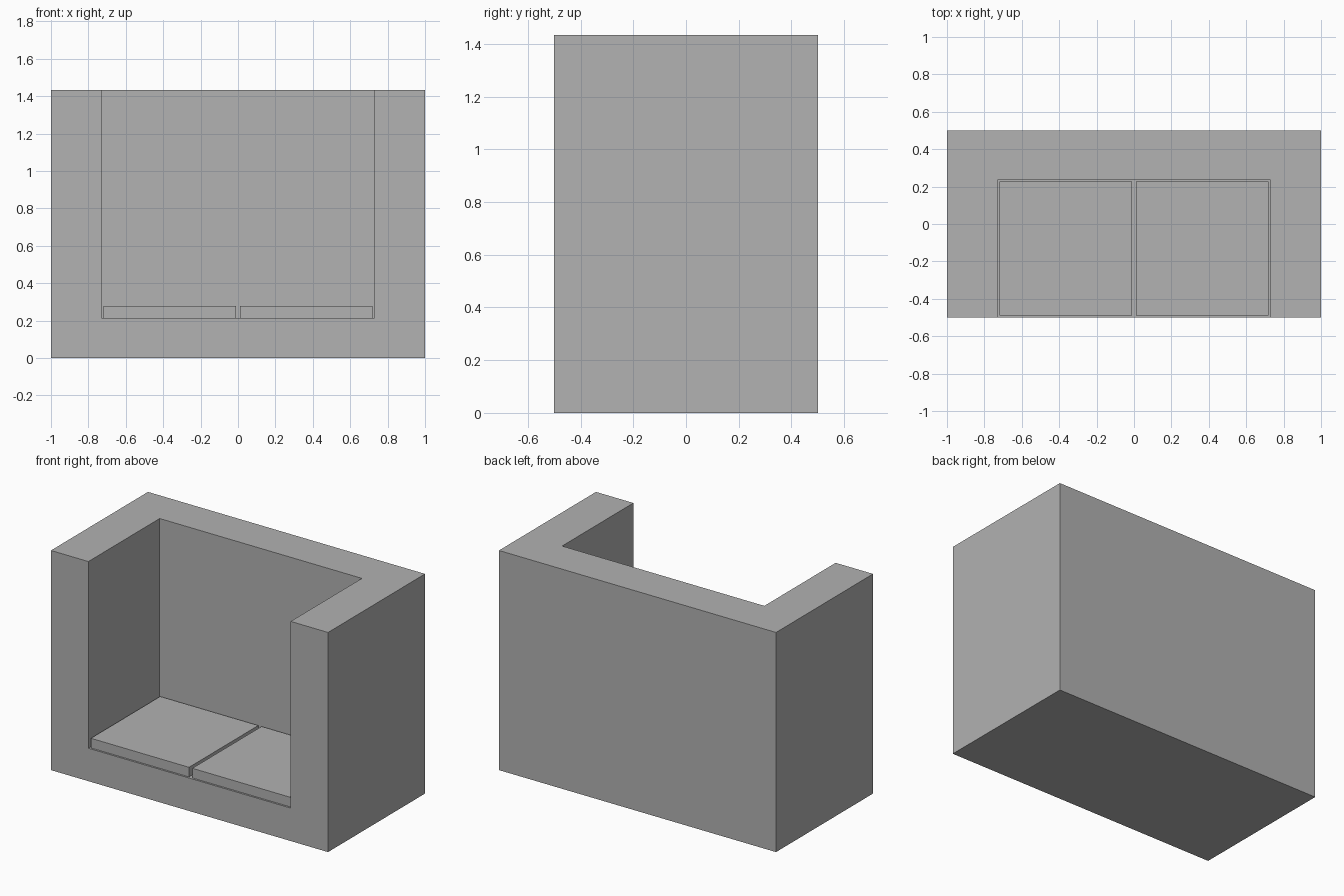
import bpy

default = bpy.data.objects.get("Cube")
if default:
    bpy.data.objects.remove(default, do_unlink=True)

WIDTH, DEPTH, HEIGHT = 2.0, 1.0, 1.433
INNER, BACK, SEAT = 0.73, 0.235, 0.215

grey = bpy.data.materials.new("plain_grey")
grey.use_nodes = True
colour = (0.445, 0.445, 0.445, 1)
grey.diffuse_color = colour
for node in grey.node_tree.nodes:
    if node.type == "BSDF_PRINCIPLED":
        node.inputs["Base Color"].default_value = colour


def box(name, low, high):
    """Box between two opposite corners."""
    centre = [(a + b) / 2 for a, b in zip(low, high)]
    bpy.ops.mesh.primitive_cube_add(size=1, location=centre)
    obj = bpy.context.object
    obj.name = name
    obj.scale = [b - a for a, b in zip(low, high)]
    bpy.ops.object.transform_apply(location=False, rotation=False, scale=True)
    obj.data.materials.append(grey)
    return obj


# Seat opening, cut through the front and the top of the block
cutter = box("seat_opening", (-INNER, -DEPTH, SEAT), (INNER, BACK, HEIGHT + 1))
cutter.hide_render = True

# Frame: base, back and arms in one solid piece
frame = box("sofa_frame", (-WIDTH / 2, -DEPTH / 2, 0), (WIDTH / 2, DEPTH / 2, HEIGHT))
cut = frame.modifiers.new("opening", "BOOLEAN")
cut.operation = "DIFFERENCE"
cut.solver = "EXACT"
cut.object = cutter
bpy.ops.object.modifier_apply(modifier=cut.name)
bpy.data.objects.remove(cutter, do_unlink=True)

# Two thin seat cushions with a narrow gap all round
for name, left, right in (("right_cushion", -0.72, -0.012), ("left_cushion", 0.012, 0.72)):
    box(name, (left, -0.488, SEAT), (right, 0.226, 0.278))
